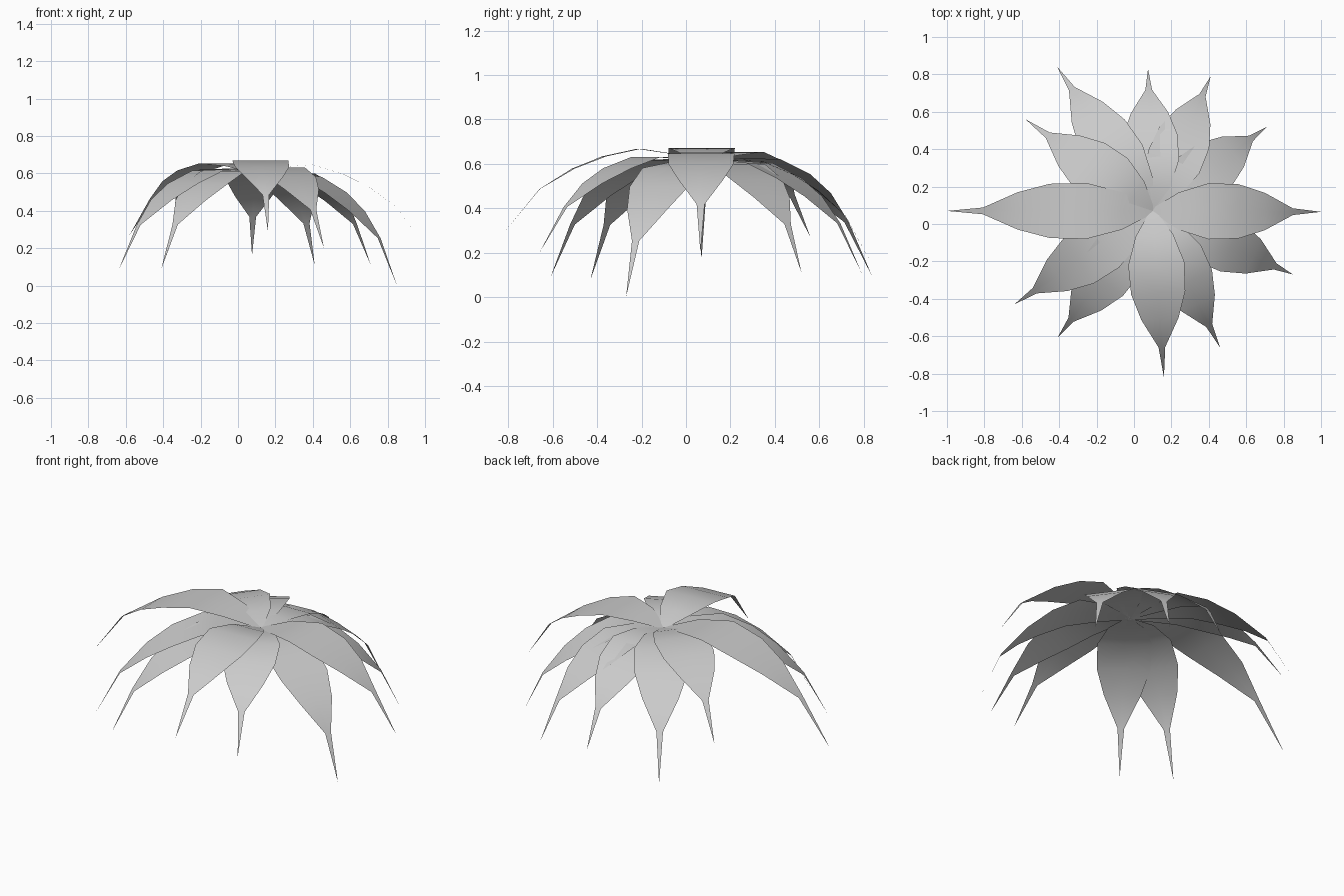
import bpy
from math import atan2
from mathutils import Vector, Matrix

cube = bpy.data.objects.get("Cube")
if cube:
    bpy.data.objects.remove(cube, do_unlink=True)

# Single leaf colour
grey = bpy.data.materials.new("pale_grey")
grey.use_nodes = True
grey.diffuse_color = (0.6, 0.6, 0.6, 1)
grey.node_tree.nodes["Principled BSDF"].inputs["Base Color"].default_value = grey.diffuse_color

CROWN = Vector((0.1, 0.07, 0.595))

# Arched leaf profile: distance from crown, height, half width
PROFILE = [(0, 0, 0.015), (0.14, 0.04, 0.1), (0.3, 0.05, 0.15),
           (0.46, 0, 0.145), (0.6, -0.07, 0.1), (0.75, -0.18, 0.018)]
END = Vector((0.9, -0.4))

# Tip of every leaf, going round the plant
TIPS = {
    "left_leaf": (1, 0.065, 0.2),
    "left_back_leaf": (0.71, 0.52, 0.11),
    "back_left_leaf": (0.41, 0.79, 0.11),
    "back_leaf": (0.075, 0.83, 0.16),
    "back_right_leaf": (-0.41, 0.84, 0.09),
    "right_back_leaf": (-0.58, 0.56, 0.27),
    "right_leaf": (-1, 0.07, 0.17),
    "right_front_leaf": (-0.64, -0.43, 0.08),
    "front_right_leaf": (-0.41, -0.61, 0.09),
    "front_leaf": (0.16, -0.82, 0.29),
    "front_left_leaf": (0.46, -0.66, 0.2),
    "left_front_leaf": (0.85, -0.27, 0),
}


def make_leaf(name, tip):
    """Scale, tilt and turn the arched leaf so that its point meets tip."""
    span = Vector(tip) - CROWN
    size = span.length / END.length
    tilt = atan2(span.z, span.xy.length) - atan2(END.y, END.x)
    turn = Matrix.Rotation(atan2(span.y, span.x), 3, "Z") @ Matrix.Rotation(-tilt, 3, "Y")

    verts = []
    for d, h, w in PROFILE:
        verts += [(d * size, -w, h * size), (d * size, 0, h * size), (d * size, w, h * size)]
    verts.append((END.x * size, 0, END.y * size))
    faces = []
    last = 3 * (len(PROFILE) - 1)
    for row in range(0, last, 3):
        for a in (row, row + 1):
            faces.append((a, a + 3, a + 4, a + 1))
    point = len(verts) - 1
    faces += [(last, point, last + 1), (last + 1, point, last + 2)]

    mesh = bpy.data.meshes.new(name)
    mesh.from_pydata([CROWN + turn @ Vector(v) for v in verts], [], faces)
    mesh.materials.append(grey)
    mesh.shade_smooth()
    leaf = bpy.data.objects.new(name, mesh)
    bpy.context.collection.objects.link(leaf)


for leaf_name, leaf_tip in TIPS.items():
    make_leaf(leaf_name, leaf_tip)
